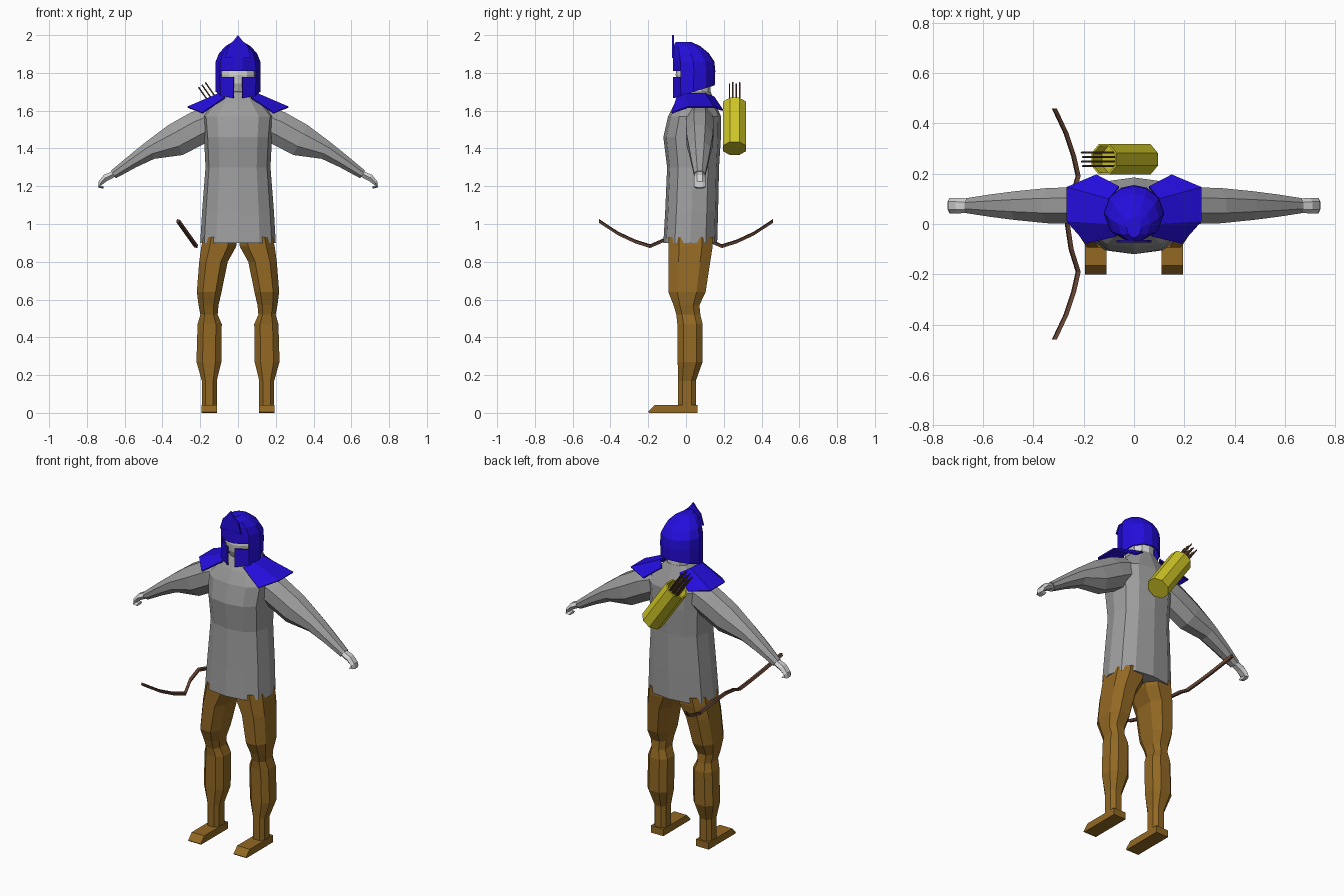
import bpy, bmesh
from math import sin, cos, pi, radians, copysign
from mathutils import Vector, Matrix

if "Cube" in bpy.data.objects:
    bpy.data.objects.remove(bpy.data.objects["Cube"])


def material(name, rgb):
    m = bpy.data.materials.new(name)
    m.use_nodes = True
    m.diffuse_color = (*rgb, 1)
    m.node_tree.nodes["Principled BSDF"].inputs["Base Color"].default_value = (*rgb, 1)
    return m


BLUE = material("royal_blue", (0.018, 0.004, 0.72))
GREY = material("mail_grey", (0.34, 0.34, 0.34))
PALE = material("pale_grey", (0.65, 0.65, 0.65))
TAN = material("trouser_brown", (0.29, 0.14, 0.017))
YELLOW = material("quiver_yellow", (0.62, 0.56, 0.02))
WOOD = material("dark_wood", (0.13, 0.06, 0.035))


def finish(name, bm, mat, mirror=False, thickness=0):
    bmesh.ops.recalc_face_normals(bm, faces=bm.faces)
    mesh = bpy.data.meshes.new(name)
    bm.to_mesh(mesh)
    bm.free()
    mesh.materials.append(mat)
    ob = bpy.data.objects.new(name, mesh)
    bpy.context.collection.objects.link(ob)
    if thickness:
        s = ob.modifiers.new("thickness", 'SOLIDIFY')
        s.thickness = thickness
        s.offset = -1
    if mirror:
        ob.modifiers.new("mirror", 'MIRROR').use_mirror_merge = False
    return ob


def loft(rings, caps=(True, True), skip=lambda level, i: False):
    """Skin a stack of closed rings; skip leaves openings."""
    bm = bmesh.new()
    vs = [[bm.verts.new(p) for p in ring] for ring in rings]
    n = len(vs[0])
    for k in range(len(vs) - 1):
        for i in range(n):
            if not skip(k, i):
                j = (i + 1) % n
                bm.faces.new((vs[k][i], vs[k][j], vs[k + 1][j], vs[k + 1][i]))
    if caps[0]:
        bm.faces.new(vs[0])
    if caps[1]:
        bm.faces.new(vs[-1])
    return bm


def section(z, x0, x1, y0, y1, n=8, power=0.8, turn=0.0):
    """Rounded-box cross-section at height z."""
    def soft(v):
        return copysign(abs(v) ** power, v) if abs(v) > 1e-6 else 0
    angles = [2 * pi * (i + turn) / n for i in range(n)]
    return [((x0 + x1) / 2 + (x1 - x0) / 2 * soft(sin(a)),
             (y0 + y1) / 2 - (y1 - y0) / 2 * soft(cos(a)), z) for a in angles]


def limb(path, cy, n=8):
    """Rings square to a path in the xz plane: x, z, radius, half depth."""
    rings = []
    for k, (x, z, r, ry) in enumerate(path):
        a, b = path[max(k - 1, 0)], path[min(k + 1, len(path) - 1)]
        d = Vector((b[0] - a[0], b[1] - a[1])).normalized()
        ring = []
        for i in range(n):
            t = 2 * pi * (i + 0.5) / n
            u = r * cos(t) / cos(pi / n)
            ring.append((x - d.y * u, cy + ry * sin(t) / cos(pi / n), z + d.x * u))
        rings.append(ring)
    return loft(rings)


# Tunic: z, half width, front, back
tunic = [(0.9, .2, -.12, .165), (1.07, .19, -.11, .17), (1.3, .172, -.1, .175),
         (1.46, .18, -.12, .185), (1.57, .19, -.095, .185),
         (1.64, .13, -.06, .155), (1.7, .07, -.02, .13)]
finish("tunic", loft([section(z, -w, w, f, b, 12) for z, w, f, b in tunic]), GREY)

# Sleeves and curled hands
finish("sleeve", limb([(.12, 1.55, .08, .07), (.21, 1.51, .09, .073), (.33, 1.445, .088, .07),
                       (.465, 1.39, .05, .057), (.56, 1.33, .036, .045),
                       (.66, 1.262, .024, .03)], .073), GREY, True)
finish("hand", limb([(.65, 1.268, .016, .024), (.7, 1.245, .018, .027), (.728, 1.217, .013, .027),
                     (.734, 1.198, .008, .026), (.712, 1.194, .007, .025)], .073, 6), PALE, True)

# Trouser legs: z, inner x, outer x, front, back
leg = [(0.93, 0, .19, -.1, .15), (0.88, .004, .2, -.1, .148), (0.8, .05, .21, -.1, .135),
       (0.64, .083, .222, -.1, .11), (0.57, .1, .212, -.07, .075), (0.52, .105, .202, -.055, .08),
       (0.47, .082, .218, -.05, .092), (0.27, .084, .224, -.048, .092),
       (0.17, .11, .194, -.045, .055), (0.03, .11, .194, -.045, .055)]
finish("trouser_leg", loft([section(*ring, n=8, power=.75, turn=.5) for ring in leg]), TAN, True)

# Flat shoes with wedge toes
sole = [(.06, 0), (.06, .042), (-.165, .042), (-.2, .006), (-.195, 0)]
finish("shoe", loft([[(x, y, z) for y, z in sole] for x in (.11, .194)]), TAN, True)

# Head and neck
finish("neck", loft([section(z, -.07, .07, 0, .13, 10, 1) for z in (1.66, 1.76)]), PALE)
bm = bmesh.new()
bmesh.ops.create_uvsphere(bm, u_segments=12, v_segments=8, radius=1,
                          matrix=Matrix.Translation((0, .035, 1.79)) @ Matrix.Diagonal((.095, .09, .12, 1)))
finish("head", bm, PALE)

# Helmet with a T-shaped face opening
turns = [-12, 12, 52, 90, 125, 155, 180, 205, 235, 270, 308]


def helmet_ring(z, w, f, b, dip=0):
    return [(w * sin(radians(a)), (f + b) / 2 - (b - f) / 2 * cos(radians(a)),
             z - dip * cos(radians(a))) for a in turns]


def face_opening(level, i):
    return (level == 0 and i == 0) or (level == 1 and i in (0, 1, len(turns) - 1))


shell = [(1.7, .118, -.07, .152, .034), (1.777, .12, -.072, .154), (1.81, .12, -.072, .155),
         (1.86, .118, -.072, .15), (1.905, .1, -.072, .12), (1.942, .065, -.07, .075),
         (1.963, .03, -.055, .03)]
finish("helmet", loft([helmet_ring(*r) for r in shell], (False, True), face_opening),
       BLUE, thickness=.008)

# Pointed crest on the brow
crest = [(-.07, 1.88), (-.05, 1.945), (-.028, 1.965), (0, 2), (.028, 1.965), (.05, 1.945), (.07, 1.88)]
finish("helmet_crest", loft([[(x, y, z) for x, z in crest] for y in (-.074, -.064)]), BLUE)

# Shoulder cape: inner and outer edges, front to back
inner = [(.07, -.05, 1.672), (.1, .0, 1.694), (.1, .1, 1.694), (.06, .15, 1.675)]
outer = [(.19, -.078, 1.59), (.268, .01, 1.622), (.268, .147, 1.622), (.15, .197, 1.605)]
bm = bmesh.new()
rows = [[bm.verts.new(p) for p in row] for row in (inner, outer)]
for i in range(3):
    bm.faces.new((rows[0][i], rows[1][i], rows[1][i + 1], rows[0][i + 1]))
finish("shoulder_cape", bm, BLUE, True, .008)

# Slanted quiver with a hollow mouth
SLANT = Matrix.Translation((-.037, .257, 1.517)) @ Matrix.Rotation(radians(-35), 4, 'Y')
LENGTH, RADIUS = .285, .066
bm = loft([[SLANT @ Vector((r * cos(2 * pi * (i + .5) / 8), r * sin(2 * pi * (i + .5) / 8), z))
            for i in range(8)]
           for r, z in ((RADIUS, -LENGTH / 2), (RADIUS, LENGTH / 2),
                        (RADIUS * .87, LENGTH / 2), (RADIUS * .87, LENGTH / 2 - .06))])
finish("quiver", bm, YELLOW)

# Arrows
bm = bmesh.new()
for i in range(3):
    for j in range(4):
        place = Matrix.Translation(((i - 1) * .022, (j - 1.5) * .018, .16 + .008 * ((i + j) % 2)))
        bmesh.ops.create_cone(bm, cap_ends=True, segments=5, radius1=.004, radius2=.004,
                              depth=.2, matrix=SLANT @ place)
finish("arrows", bm, WOOD)

# Recurved bow, leaning outwards and hanging by the right hip
half = [(.46, -.317), (.36, -.27), (.27, -.24), (.19, -.222), (.1, -.25)]
path = half + [(0, -.265)] + [(-y, x) for y, x in reversed(half)]
bm = loft([[(x + dx, y, .88 - 1.4 * (x + .22) + dz)
            for dx, dz in ((-.01, -.006), (.006, -.01), (.01, .006), (-.006, .01))] for y, x in path])
finish("bow", bm, WOOD)
